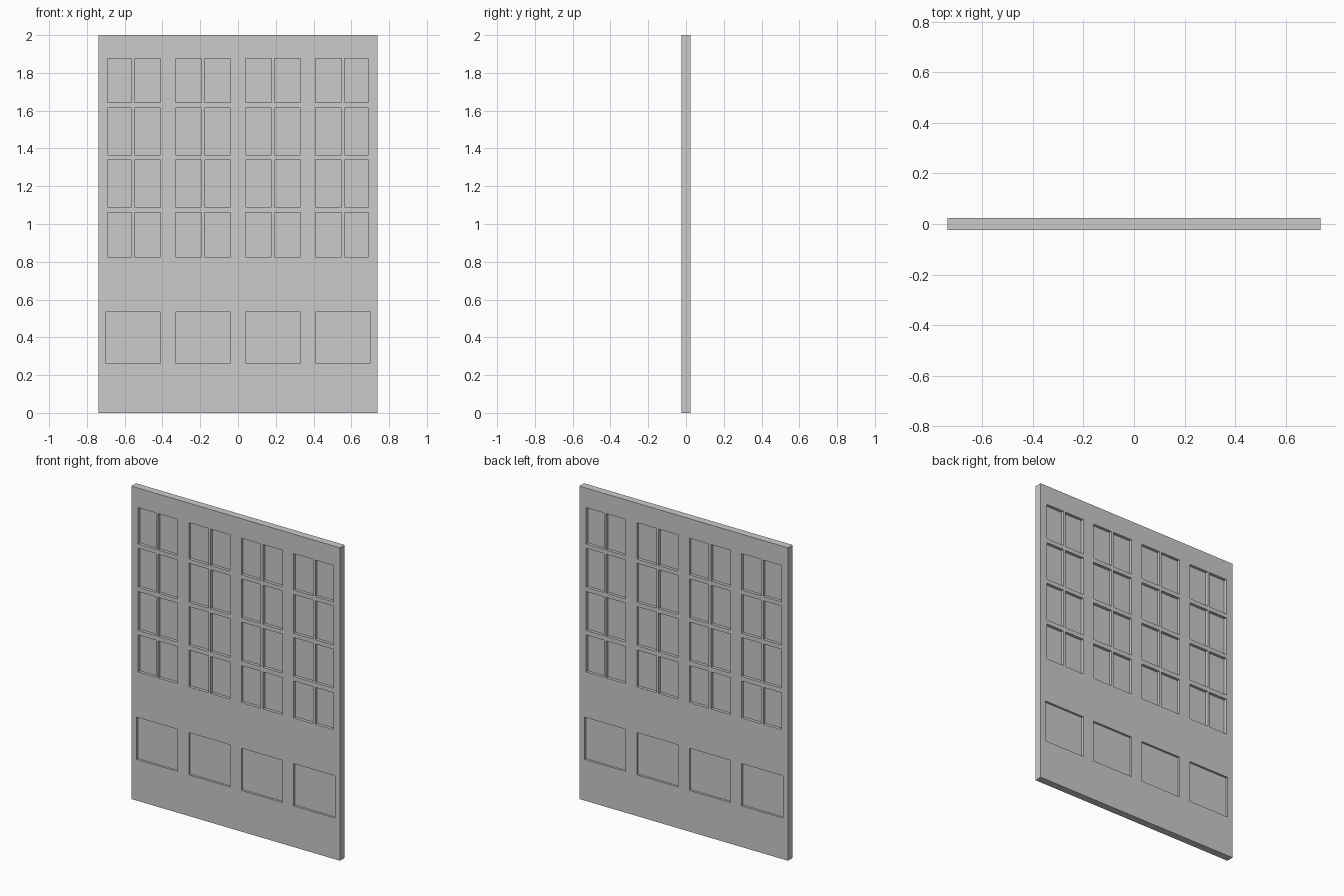
import bpy, bmesh
from mathutils import Matrix

if "Cube" in bpy.data.objects:
    bpy.data.objects.remove(bpy.data.objects["Cube"])

W, T, H = 1.476, 0.047, 2.0      # door width, thickness, height
PANE_DEPTH, PANEL_DEPTH = 0.019, 0.014


def add_box(bm, x0, x1, y0, y1, z0, z1):
    m = Matrix.Translation(((x0 + x1) / 2, (y0 + y1) / 2, (z0 + z1) / 2))
    m = m @ Matrix.Diagonal((x1 - x0, y1 - y0, z1 - z0, 1))
    bmesh.ops.create_cube(bm, size=1, matrix=m)


def add_recess(bm, x0, x1, z0, z1, depth):
    # matching recess on the front and back, on both halves of the door
    for a, b in ((x0, x1), (-x1, -x0)):
        add_box(bm, a, b, -T, -T / 2 + depth, z0, z1)
        add_box(bm, a, b, T / 2 - depth, T, z0, z1)


def make_object(name, bm):
    mesh = bpy.data.meshes.new(name)
    bm.to_mesh(mesh)
    bm.free()
    ob = bpy.data.objects.new(name, mesh)
    bpy.context.collection.objects.link(ob)
    return ob


# Door slab
bm = bmesh.new()
add_box(bm, -W / 2, W / 2, -T / 2, T / 2, 0, H)
door = make_object("folding_door", bm)

# Window panes (two per leaf, four rows) and lower panels
bm = bmesh.new()
columns = [(0.040, 0.177), (0.193, 0.331), (0.410, 0.548), (0.563, 0.690)]
rows = [(0.825, 1.061), (1.090, 1.339), (1.366, 1.615), (1.642, 1.875)]
for x0, x1 in columns:
    for z0, z1 in rows:
        add_recess(bm, x0, x1, z0, z1, PANE_DEPTH)
for x0, x1 in ((0.040, 0.331), (0.410, 0.701)):
    add_recess(bm, x0, x1, 0.263, 0.533, PANEL_DEPTH)
cutter = make_object("recess_cutter", bm)
cutter.hide_render = True
cutter.display_type = 'WIRE'

# Carve the recesses
mod = door.modifiers.new("recesses", 'BOOLEAN')
mod.object = cutter
mod.operation = 'DIFFERENCE'
mod.solver = 'EXACT'
